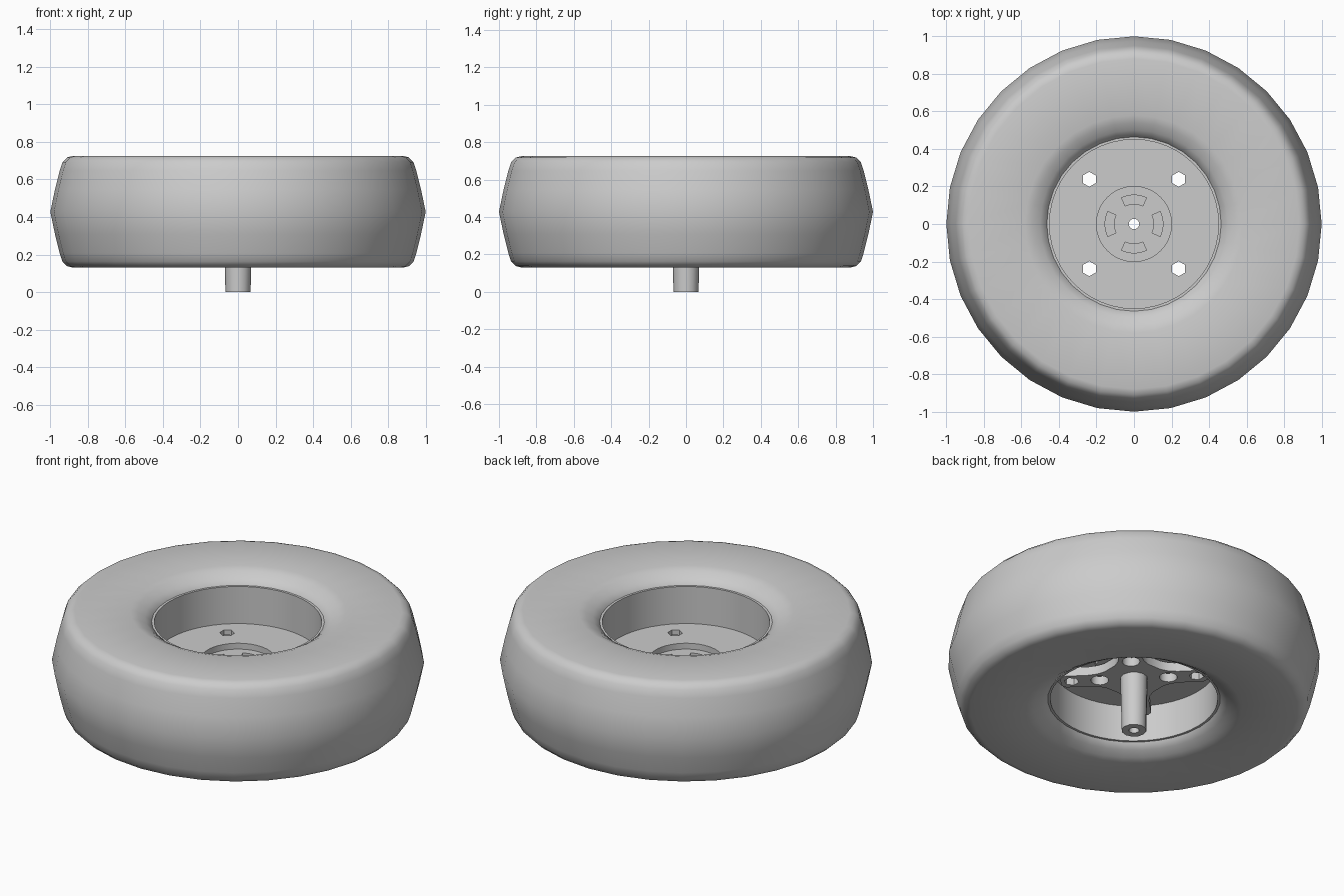
import bpy
import bmesh
from math import pi, sin, cos, radians
from mathutils import Matrix, Vector

cube = bpy.data.objects.get("Cube")
if cube:
    bpy.data.objects.remove(cube, do_unlink=True)

grey = bpy.data.materials.new("plain grey")
grey.use_nodes = True
colour = (0.6, 0.6, 0.6, 1)
grey.diffuse_color = colour
grey.node_tree.nodes["Principled BSDF"].inputs["Base Color"].default_value = colour


def finish(bm, name):
    """Turn a bmesh into a named object."""
    bmesh.ops.recalc_face_normals(bm, faces=bm.faces)
    mesh = bpy.data.meshes.new(name)
    bm.to_mesh(mesh)
    bm.free()
    mesh.materials.append(grey)
    obj = bpy.data.objects.new(name, mesh)
    bpy.context.collection.objects.link(obj)
    return obj


def lathe(name, profile, sides):
    """Spin a closed (radius, height) outline about the z axis."""
    bm = bmesh.new()
    rings = []
    for i in range(sides):
        a = 2 * pi * i / sides
        rings.append([bm.verts.new((r * cos(a), r * sin(a), z)) for r, z in profile])
    n = len(profile)
    for i in range(sides):
        a, b = rings[i], rings[(i + 1) % sides]
        for j in range(n):
            k = (j + 1) % n
            bm.faces.new((a[j], b[j], b[k], a[k]))
    return finish(bm, name)


def prism(name, outline, low, high):
    """Extrude a flat outline between two heights."""
    bm = bmesh.new()
    face = bm.faces.new([bm.verts.new((x, y, low)) for x, y in outline])
    top = bmesh.ops.extrude_face_region(bm, geom=[face])["geom"]
    verts = [v for v in top if isinstance(v, bmesh.types.BMVert)]
    bmesh.ops.translate(bm, verts=verts, vec=(0, 0, high - low))
    return finish(bm, name)


def ring_points(x, y, radius, sides, start=0.0):
    return [(x + radius * cos(start + 2 * pi * i / sides),
             y + radius * sin(start + 2 * pi * i / sides)) for i in range(sides)]


def cut(obj, outline, low=-0.2, high=1.0):
    """Cut a vertical hole of the given outline."""
    cutter = prism("cutter", outline, low, high)
    cutter.hide_render = True
    mod = obj.modifiers.new("hole", "BOOLEAN")
    mod.operation = "DIFFERENCE"
    mod.solver = "EXACT"
    mod.object = cutter
    bpy.context.view_layer.update()
    graph = bpy.context.evaluated_depsgraph_get()
    mesh = bpy.data.meshes.new_from_object(obj.evaluated_get(graph))
    obj.modifiers.clear()
    obj.data = mesh
    bpy.data.objects.remove(cutter, do_unlink=True)


def smooth(obj, angle):
    bpy.ops.object.select_all(action="DESELECT")
    obj.select_set(True)
    bpy.context.view_layer.objects.active = obj
    bpy.ops.object.shade_smooth_by_angle(angle=radians(angle))


# Tyre: upper half of the section, mirrored about the mid height
mid = 0.4275
half = [(0.46, 0.21), (0.465, 0.235), (0.50, 0.262), (0.54, 0.285), (0.58, 0.2975),
        (0.88, 0.2975), (0.91, 0.29), (0.935, 0.265), (0.95, 0.22), (0.975, 0.12)]
section = [(r, mid + h) for r, h in half] + [(1.0, mid)]
section += [(r, mid - h) for r, h in reversed(half)]
tyre = lathe("tyre", section, 32)
smooth(tyre, 50)

# Hub: rim tube, web disc and shallow central cup
hub = lathe("hub", [(0.028, 0.405), (0.2, 0.405), (0.2, 0.44), (0.45, 0.44),
                    (0.45, 0.66), (0.475, 0.66), (0.475, 0.195), (0.45, 0.195),
                    (0.45, 0.41), (0.21, 0.41), (0.21, 0.378), (0.028, 0.378)], 48)

# Mounting cross: one arm outline repeated on the diagonals
side = [(0.12, 0.12), (0.15, 0.09), (0.19, 0.07), (0.24, 0.06), (0.37, 0.06), (0.395, 0.04)]
arm = [(x, -y) for x, y in side] + list(reversed(side[1:]))
outline = []
for k in range(4):
    turn = Matrix.Rotation(pi / 4 + k * pi / 2, 2)
    outline += [tuple(turn @ Vector(p)) for p in arm]
cross = prism("mounting_cross", outline, 0.32, 0.372)

# Holes in the hub and the cross
for k in range(4):
    a = pi / 4 + k * pi / 2
    bolt = ring_points(0.337 * cos(a), 0.337 * sin(a), 0.04, 6, pi / 2)
    cut(hub, bolt)
    cut(cross, bolt)
    cut(cross, ring_points(0.185 * cos(a), 0.185 * sin(a), 0.048, 16))
    b = k * pi / 2
    spread = [-0.45, -0.22, 0, 0.22, 0.45]
    slot = [(0.155 * cos(b + t), 0.155 * sin(b + t)) for t in spread]
    slot += [(0.107 * cos(b + t), 0.107 * sin(b + t)) for t in reversed(spread)]
    cut(hub, slot, 0.36, 0.43)
cut(cross, ring_points(0, 0, 0.028, 12))
smooth(hub, 30)
smooth(cross, 30)

# Hollow axle, slightly tapered
axle = lathe("axle", [(0.028, 0.0), (0.067, 0.0), (0.075, 0.33), (0.028, 0.33)], 12)
smooth(axle, 35)
